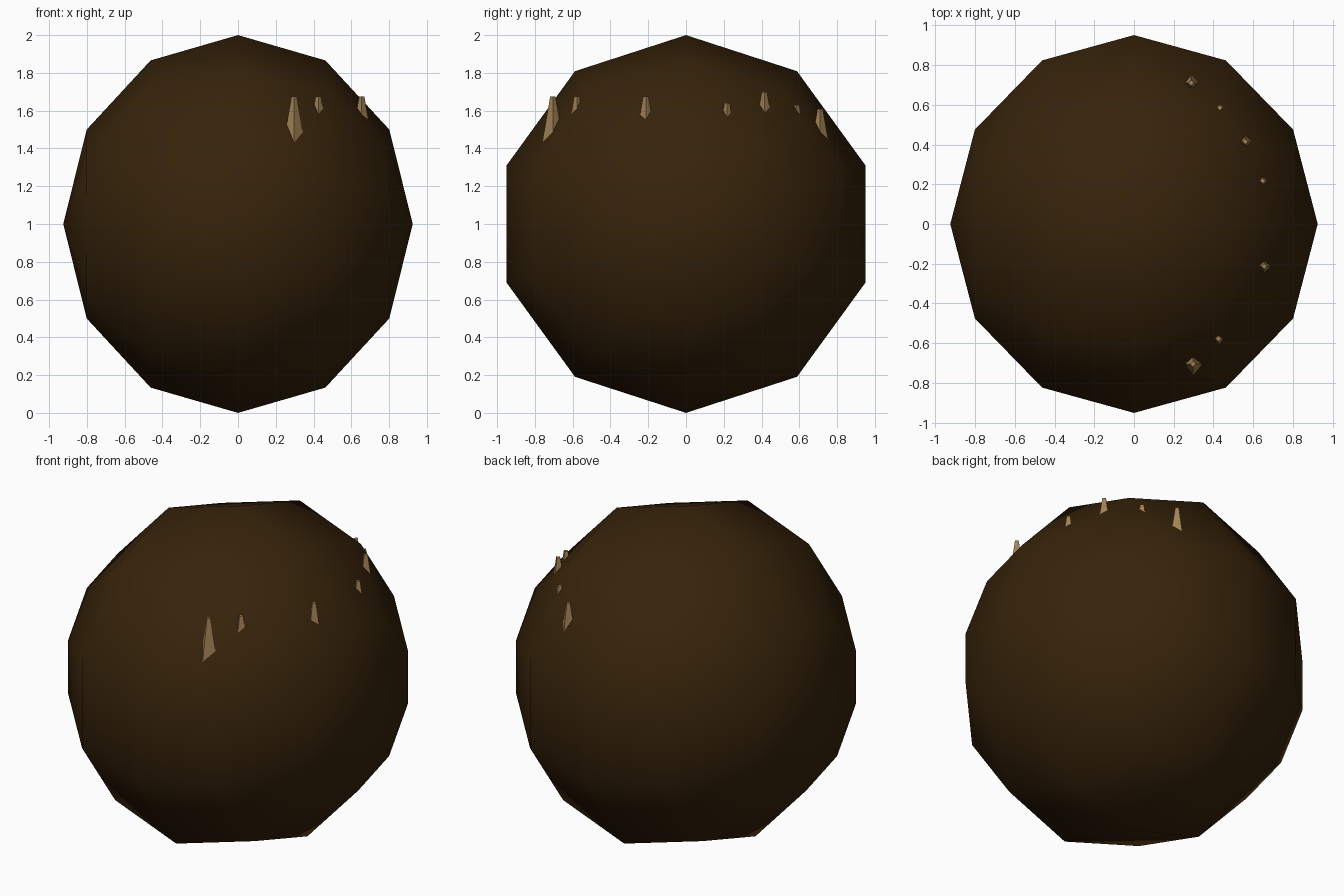
import bpy, math

if "Cube" in bpy.data.objects:
    bpy.data.objects.remove(bpy.data.objects["Cube"])


def material(name, rgb):
    m = bpy.data.materials.new(name)
    m.diffuse_color = (*rgb, 1)
    m.use_nodes = True
    m.node_tree.nodes["Principled BSDF"].inputs["Base Color"].default_value = m.diffuse_color
    return m


brown = material("dark brown", (0.037, 0.0165, 0.003))
tan = material("tan horn", (0.37, 0.225, 0.09))

# Body: ten-sided low-poly ball with its poles along x and an edge on top, slightly narrowed
bpy.ops.mesh.primitive_uv_sphere_add(segments=10, ring_count=6, radius=1, location=(0, 0, 1))
body = bpy.context.object
body.name = "body"
body.rotation_euler = (0, math.pi / 2, 0)
body.scale = (1, 1, 0.925)
bpy.ops.object.transform_apply(location=False, rotation=True, scale=True)
body.rotation_euler = (math.radians(18), 0, 0)
bpy.ops.object.transform_apply(location=False, rotation=True, scale=False)
bpy.ops.object.shade_smooth()
body.data.materials.append(brown)

# Spikes: four-sided tapered tips poking out of the skin (x, y, top height)
spikes = [
    (0.297, -0.705, 1.675), (0.425, -0.578, 1.675), (0.655, -0.213, 1.675),
    (0.648, 0.217, 1.64), (0.56, 0.415, 1.70), (0.432, 0.585, 1.63),
    (0.288, 0.71, 1.61),
]
DEPTH = 0.3
for i, (x, y, top) in enumerate(spikes):
    bpy.ops.mesh.primitive_cone_add(vertices=4, radius1=0.066, radius2=0.014, depth=DEPTH,
                                    location=(x, y, top - DEPTH / 2))
    spike = bpy.context.object
    spike.name = f"spike_{i + 1}"
    spike.data.materials.append(tan)
